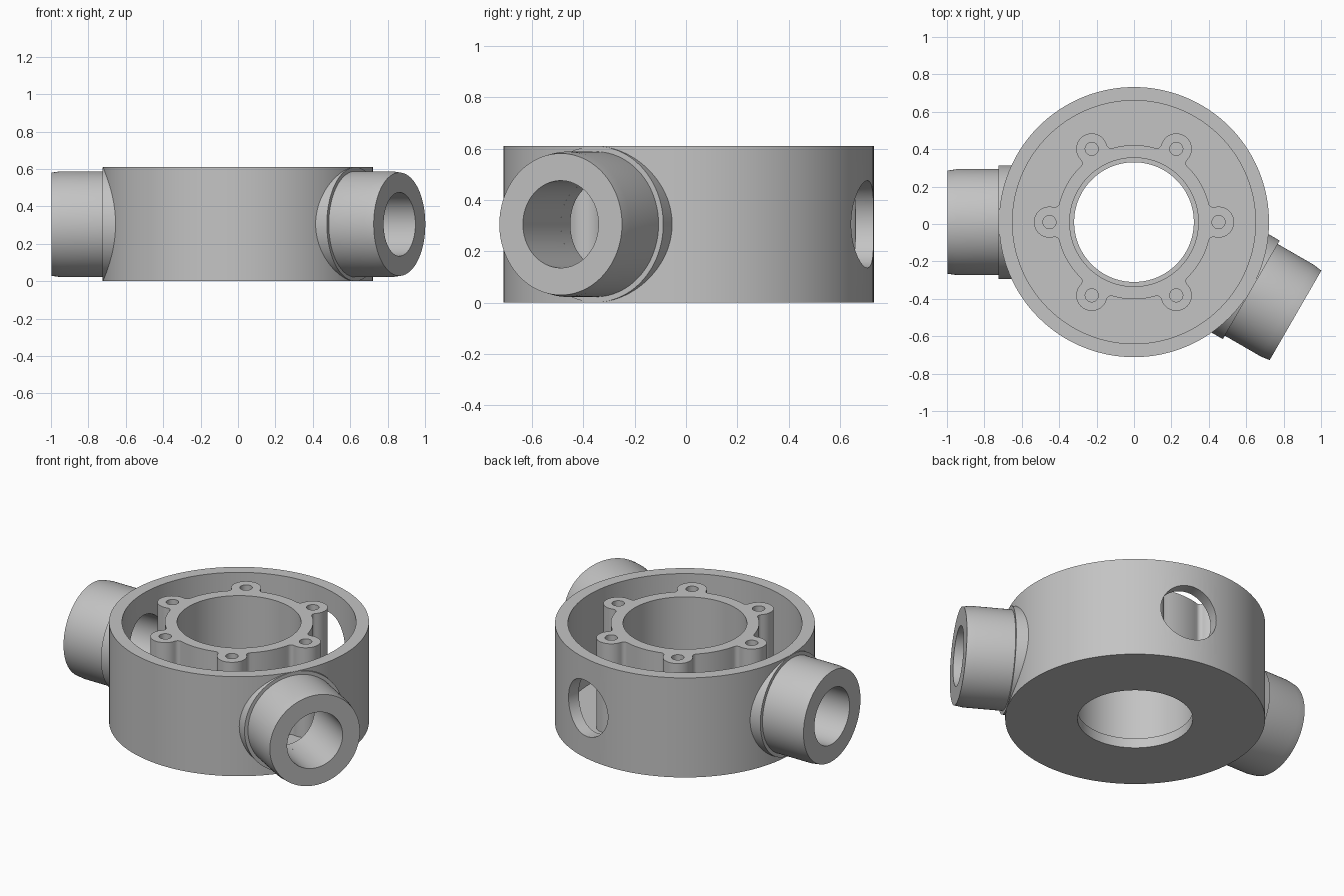
import bpy, bmesh
from math import cos, sin, pi, radians, acos, atan2
from mathutils import Matrix, Vector

if "Cube" in bpy.data.objects:
    bpy.data.objects.remove(bpy.data.objects["Cube"], do_unlink=True)

CY = 0.01          # ring centre in y
HEIGHT = 0.61
MID = HEIGHT / 2
OUTER, INNER = 0.722, 0.65
FLOOR = 0.06
BORE = 0.17
SEG = 128

grey = bpy.data.materials.new("machined_grey")
grey.use_nodes = True
colour = (0.55, 0.55, 0.55, 1)
grey.diffuse_color = colour
grey.node_tree.nodes["Principled BSDF"].inputs["Base Color"].default_value = colour


def make_object(name, bm):
    bmesh.ops.recalc_face_normals(bm, faces=bm.faces)
    mesh = bpy.data.meshes.new(name)
    bm.to_mesh(mesh)
    bm.free()
    mesh.materials.append(grey)
    obj = bpy.data.objects.new(name, mesh)
    bpy.context.collection.objects.link(obj)
    return obj


def lathe(name, profile, matrix=Matrix(), seg=SEG):
    """Revolve a closed (radius, z) profile into a ring-shaped solid."""
    bm = bmesh.new()
    rings = [[bm.verts.new((r * cos(2 * pi * i / seg), r * sin(2 * pi * i / seg), z))
              for i in range(seg)] for r, z in profile]
    for a, b in zip(rings, rings[1:] + rings[:1]):
        for i in range(seg):
            j = (i + 1) % seg
            bm.faces.new((a[i], a[j], b[j], b[i]))
    bm.transform(matrix)
    return make_object(name, bm)


def cylinder(name, radius, depth, matrix, seg=SEG):
    bm = bmesh.new()
    bmesh.ops.create_cone(bm, cap_ends=True, segments=seg, radius1=radius,
                          radius2=radius, depth=depth, matrix=matrix)
    obj = make_object(name, bm)
    obj.hide_render = True
    return obj


def cut(obj, cutter):
    mod = obj.modifiers.new("cut", 'BOOLEAN')
    mod.operation, mod.solver, mod.object = 'DIFFERENCE', 'EXACT', cutter
    bpy.context.view_layer.objects.active = obj
    bpy.ops.object.modifier_apply(modifier=mod.name)
    bpy.data.objects.remove(cutter, do_unlink=True)


def radial(angle, distance=0):
    """Local z points outwards from the ring centre at the given angle."""
    return (Matrix.Translation((0, CY, MID)) @ Matrix.Rotation(radians(angle), 4, 'Z')
            @ Matrix.Rotation(pi / 2, 4, 'Y') @ Matrix.Translation((0, 0, distance)))


def arc(cx, cy, r, start, end, n):
    return [Vector((cx + r * cos(start + (end - start) * i / n),
                    cy + r * sin(start + (end - start) * i / n), 0)) for i in range(n)]


# Outer ring with floor and central opening
ring = lathe("outer_ring", [(OUTER, 0), (OUTER, HEIGHT), (INNER, HEIGHT),
                            (INNER, FLOOR), (0.32, FLOOR), (0.32, 0)],
             Matrix.Translation((0, CY, 0)))
for angle in (180, -30, 75):
    cut(ring, cylinder("bore_cutter", BORE, 0.3, radial(angle, 0.68), 64))

# Inner hub with six filleted screw bosses
HUB, BOSS_D, BOSS_R, FIL = 0.412, 0.452, 0.083, 0.025
reach = HUB + FIL
beta = acos((reach**2 + BOSS_D**2 - (BOSS_R + FIL)**2) / (2 * reach * BOSS_D))
fx, fy = reach * cos(beta), reach * sin(beta)
gamma = atan2(fy, fx - BOSS_D)
sector = (arc(fx, -fy, FIL, pi - beta, pi - gamma, 6)
          + arc(BOSS_D, 0, BOSS_R, -gamma, gamma, 24)
          + arc(fx, fy, FIL, pi + gamma, pi + beta, 6)
          + arc(0, 0, HUB, beta, pi / 3 - beta, 12))
bm = bmesh.new()
outline = []
for k in range(6):
    turn = Matrix.Rotation(k * pi / 3, 4, 'Z')
    outline += [bm.verts.new(turn @ p + Vector((0, CY, FLOOR - 0.01))) for p in sector]
base = bm.faces.new(outline)
top = bmesh.ops.extrude_face_region(bm, geom=[base])["geom"]
bmesh.ops.translate(bm, vec=(0, 0, HEIGHT - FLOOR + 0.01),
                    verts=[v for v in top if isinstance(v, bmesh.types.BMVert)])
hub = make_object("inner_hub", bm)
cut(hub, cylinder("hub_cutter", 0.344, 2, Matrix.Translation((0, CY, 0))))
for k in range(6):
    a = k * pi / 3
    spot = Matrix.Translation((BOSS_D * cos(a), CY + BOSS_D * sin(a), HEIGHT))
    cut(hub, cylinder("screw_cutter", 0.035, 0.7, spot, 32))

# Side ports: collar against the ring, then a barrel with a tapered end
ports = []
for name, angle in (("right_port", 180), ("left_port", -30)):
    end = 0.997
    port = lathe(name, [(BORE, 0.5), (0.304, 0.5), (0.304, 0.724), (0.283, 0.724),
                        (0.283, end - 0.05), (0.276, end), (BORE, end)], radial(angle))
    cut(port, cylinder("ring_cutter", 0.7, 2, Matrix.Translation((0, CY, 0))))
    ports.append(port)

# Smooth round walls, keep edges crisp
for obj in [ring, hub] + ports:
    bpy.ops.object.select_all(action='DESELECT')
    obj.select_set(True)
    bpy.context.view_layer.objects.active = obj
    bpy.ops.object.shade_smooth_by_angle(angle=radians(25))
